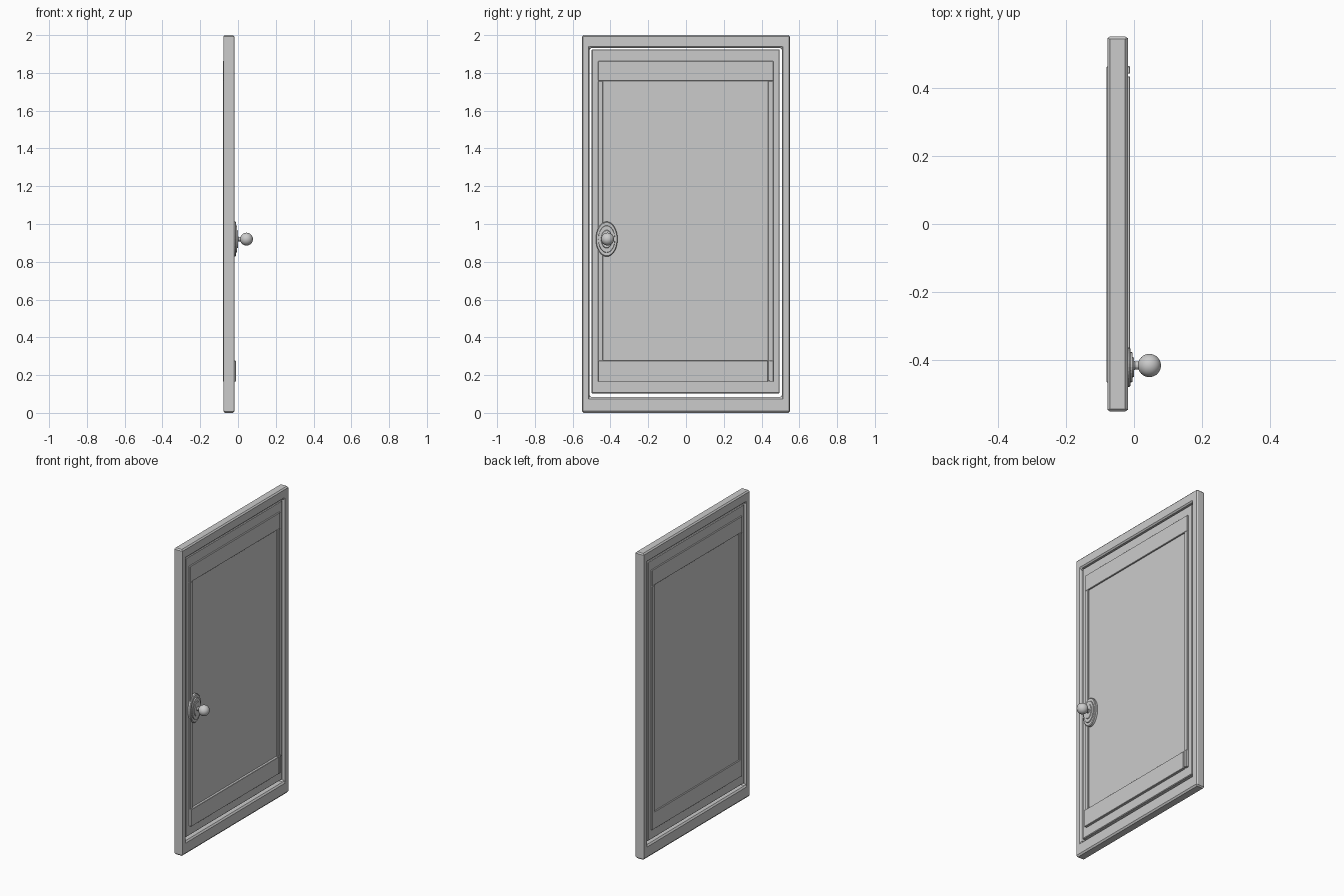
import bpy, bmesh, math
from mathutils import Vector

if "Cube" in bpy.data.objects:
    bpy.data.objects.remove(bpy.data.objects["Cube"])


def finish(name, bm, bevel=0.0):
    bmesh.ops.recalc_face_normals(bm, faces=bm.faces[:])
    me = bpy.data.meshes.new(name)
    bm.to_mesh(me)
    bm.free()
    ob = bpy.data.objects.new(name, me)
    bpy.context.collection.objects.link(ob)
    if bevel:
        m = ob.modifiers.new("bevel", 'BEVEL')
        m.width = bevel
        m.segments = 1
        m.limit_method = 'ANGLE'
    return ob


def box(name, xs, ys, zs, bevel=0.0):
    x0, x1 = xs
    y0, y1 = ys
    z0, z1 = zs
    bm = bmesh.new()
    bmesh.ops.create_cube(bm, size=1)
    bmesh.ops.scale(bm, verts=bm.verts[:], vec=Vector((x1 - x0, y1 - y0, z1 - z0)))
    bmesh.ops.translate(bm, verts=bm.verts[:],
                        vec=Vector(((x0 + x1) / 2, (y0 + y1) / 2, (z0 + z1) / 2)))
    return finish(name, bm, bevel)


def rect_frame(name, xs, outer, inner, bevel):
    """Rectangular frame; outer and inner are (y0, y1, z0, z1)."""
    x0, x1 = xs
    bm = bmesh.new()
    loops = []
    for rect, px in ((outer, x0), (outer, x1), (inner, x1), (inner, x0)):
        y0, y1, z0, z1 = rect
        corners = ((y0, z0), (y1, z0), (y1, z1), (y0, z1))
        loops.append([bm.verts.new((px, py, pz)) for py, pz in corners])
    for i in range(4):
        a, b = loops[i], loops[(i + 1) % 4]
        for j in range(4):
            k = (j + 1) % 4
            bm.faces.new((a[j], a[k], b[k], b[j]))
    return finish(name, bm, bevel)


def turned(name, profile, cy, cz, squash=1.0, n=32):
    """Profile of (x, radius) turned about the x axis; squash narrows it in y."""
    bm = bmesh.new()
    rings = []
    for px, rad in profile:
        ring = []
        for i in range(n):
            t = 2 * math.pi * i / n
            ring.append(bm.verts.new((px, cy + squash * rad * math.cos(t),
                                      cz + rad * math.sin(t))))
        rings.append(ring)
    for a, b in zip(rings, rings[1:]):
        for i in range(n):
            k = (i + 1) % n
            bm.faces.new((a[i], a[k], b[k], b[i]))
    bm.faces.new(rings[0])
    bm.faces.new(rings[-1])
    return finish(name, bm)


# Outer casing and the door leaf, separated by a thin gap
rect_frame("door_casing", (-0.078, -0.018), (-0.55, 0.55, 0.0, 2.0),
           (-0.51, 0.507, 0.085, 1.932), 0.008)
box("door_leaf", (-0.072, -0.027), (-0.50, 0.496), (0.103, 1.925), 0.004)

# Raised trim on both faces
for side, depth in (("front", (-0.03, -0.018)), ("back", (-0.08, -0.07))):
    box(side + "_top_rail", depth, (-0.465, 0.463), (1.757, 1.862), 0.002)
    box(side + "_left_stile", depth, (-0.465, -0.44), (0.17, 1.757), 0.002)
    box(side + "_right_stile", depth, (0.435, 0.463), (0.17, 1.757), 0.002)
box("back_bottom_rail", (-0.08, -0.07), (-0.465, 0.463), (0.165, 0.277), 0.002)

# Thicker kick rail with a narrow slot near its end
box("kick_rail", (-0.03, -0.011), (-0.465, 0.433), (0.165, 0.277), 0.002)
box("kick_rail_end", (-0.03, -0.011), (0.441, 0.463), (0.165, 0.277), 0.002)

# Oval stepped backplate, stem and knob
turned("backplate", [(-0.03, 0.093), (-0.014, 0.093), (-0.010, 0.088), (-0.010, 0.072),
                     (-0.004, 0.070), (-0.004, 0.048), (0.0, 0.045)], -0.42, 0.92, 0.62)
turned("knob_stem", [(-0.005, 0.018), (0.003, 0.012), (0.02, 0.012)], -0.415, 0.92, 1.0, 16)
bm = bmesh.new()
bmesh.ops.create_uvsphere(bm, u_segments=32, v_segments=16, radius=0.034)
bmesh.ops.translate(bm, verts=bm.verts[:], vec=Vector((0.045, -0.415, 0.92)))
knob = finish("knob", bm)
for p in knob.data.polygons:
    p.use_smooth = True
